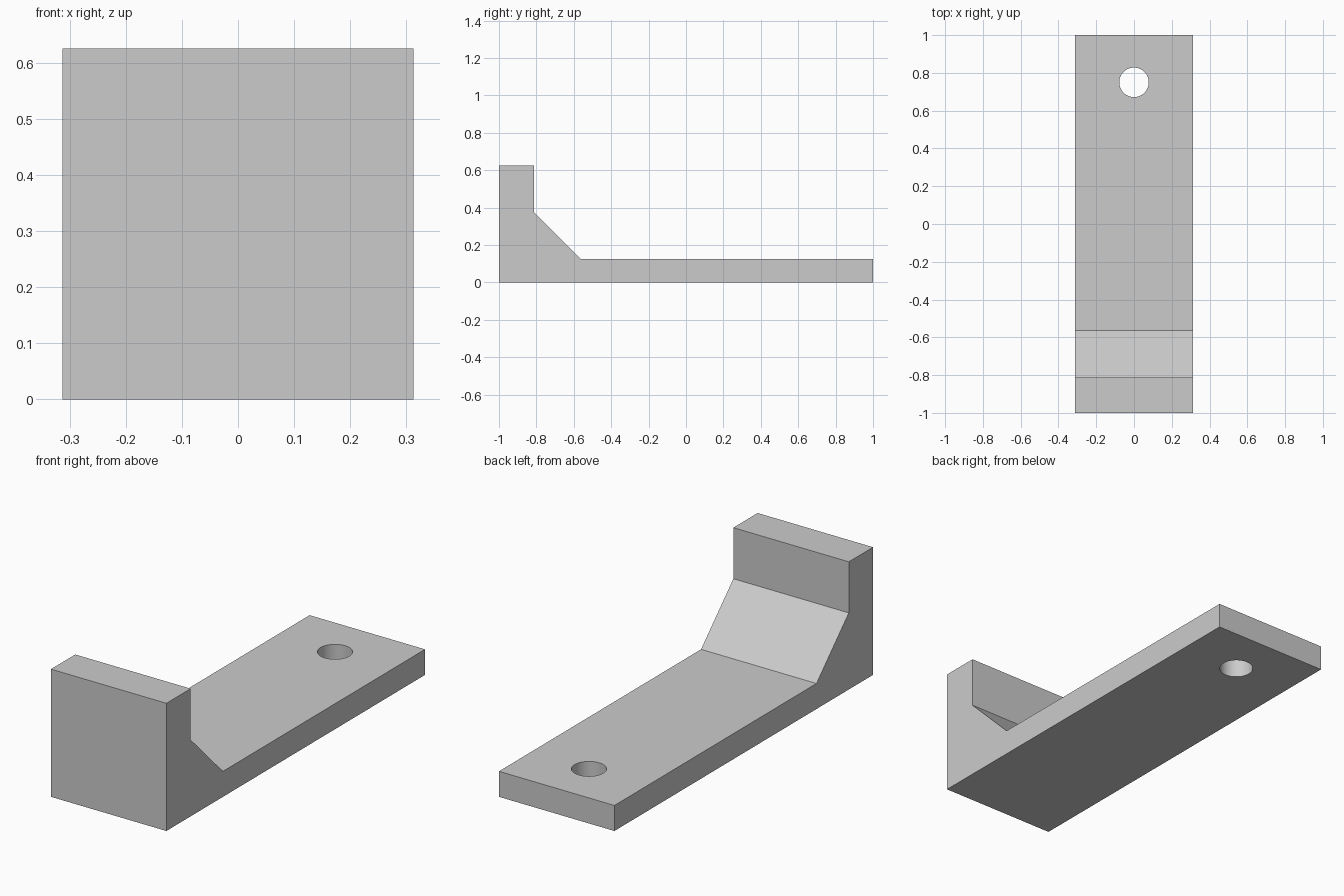
import bpy
import bmesh

default_cube = bpy.data.objects.get("Cube")
if default_cube:
    bpy.data.objects.remove(default_cube, do_unlink=True)

HALF_WIDTH = 0.3125
HEIGHT = 0.625
PLATE = 0.125

# Single grey material
grey = bpy.data.materials.new("light_grey")
grey.use_nodes = True
colour = (0.6, 0.6, 0.6, 1.0)
grey.diffuse_color = colour
grey.node_tree.nodes["Principled BSDF"].inputs["Base Color"].default_value = colour

# Side profile (y, z): flat plate, sloped gusset and upright stop
profile = [(-1, 0), (1, 0), (1, PLATE), (-0.5625, PLATE),
           (-0.8125, 0.375), (-0.8125, HEIGHT), (-1, HEIGHT)]

bm = bmesh.new()
side = bm.faces.new([bm.verts.new((-HALF_WIDTH, y, z)) for y, z in profile])
extruded = bmesh.ops.extrude_face_region(bm, geom=[side])["geom"]
bmesh.ops.translate(bm, vec=(2 * HALF_WIDTH, 0, 0),
                    verts=[v for v in extruded if isinstance(v, bmesh.types.BMVert)])
bmesh.ops.recalc_face_normals(bm, faces=bm.faces)
mesh = bpy.data.meshes.new("bracket")
bm.to_mesh(mesh)
bm.free()
mesh.materials.append(grey)
bracket = bpy.data.objects.new("bracket", mesh)
bpy.context.collection.objects.link(bracket)

# Round mounting hole through the plate
bpy.ops.mesh.primitive_cylinder_add(vertices=64, radius=0.078, depth=0.5,
                                    location=(0, 0.75, PLATE / 2))
cutter = bpy.context.object
cutter.name = "hole_cutter"
cutter.hide_render = True
cutter.data.materials.append(grey)

bpy.ops.object.select_all(action="DESELECT")
bracket.select_set(True)
bpy.context.view_layer.objects.active = bracket
cut = bracket.modifiers.new("mounting_hole", "BOOLEAN")
cut.operation = "DIFFERENCE"
cut.solver = "EXACT"
cut.object = cutter
bpy.ops.object.modifier_apply(modifier=cut.name)
bpy.data.objects.remove(cutter, do_unlink=True)

# Smooth hole wall, crisp block edges
bpy.ops.object.shade_smooth_by_angle(angle=0.5)
